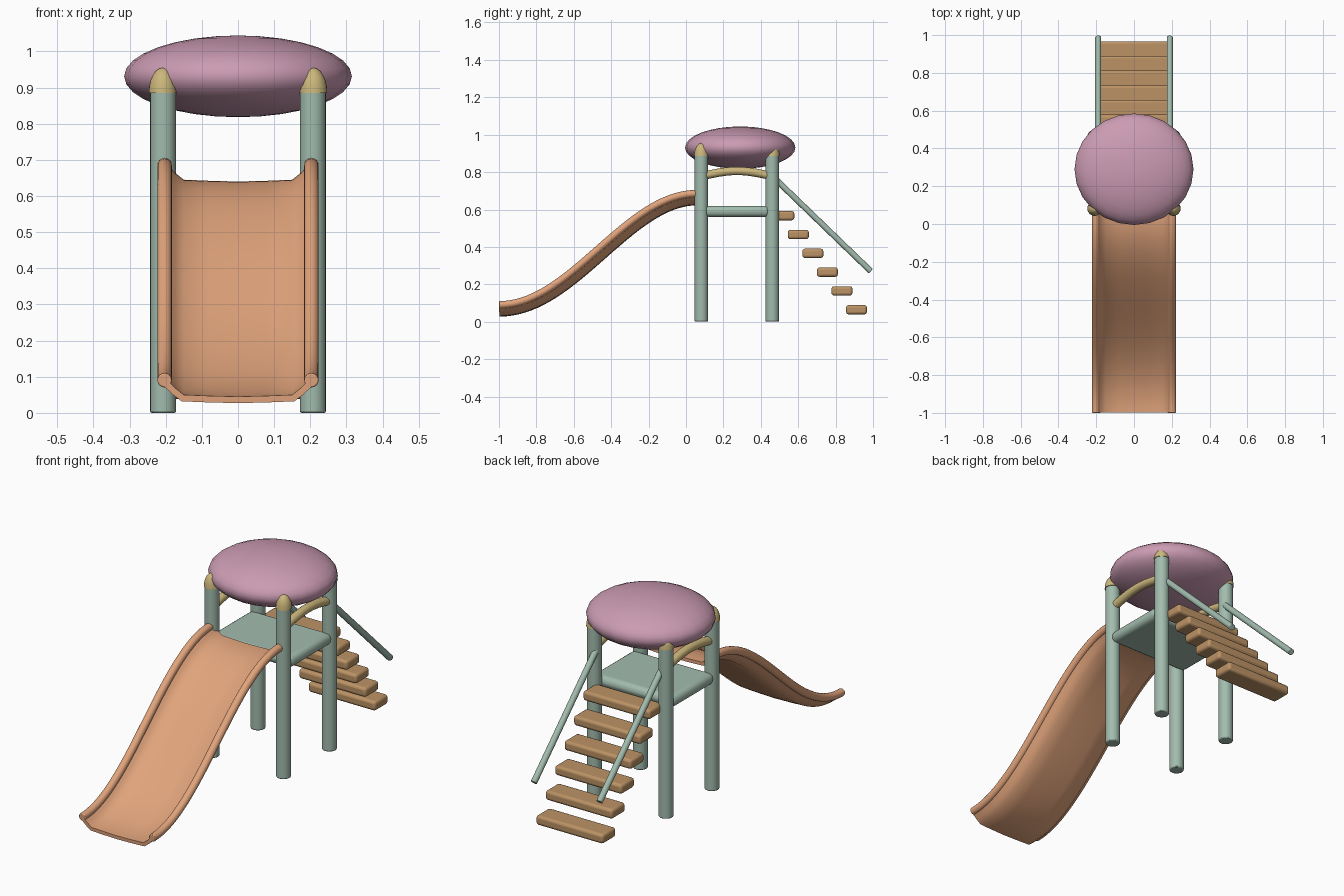
import bpy, bmesh, math
from mathutils import Vector, Matrix

if "Cube" in bpy.data.objects:
    bpy.data.objects.remove(bpy.data.objects["Cube"])


def material(name, rgb):
    m = bpy.data.materials.new(name)
    m.diffuse_color = (*rgb, 1)
    m.use_nodes = True
    m.node_tree.nodes["Principled BSDF"].inputs["Base Color"].default_value = m.diffuse_color
    return m


GREEN = material("green", (0.36, 0.50, 0.42))
GOLD = material("gold", (0.60, 0.47, 0.20))
PINK = material("pink", (0.60, 0.33, 0.45))
ORANGE = material("orange", (0.75, 0.37, 0.20))
WOOD = material("wood", (0.50, 0.29, 0.13))


def finish(name, bm, mat, bevel=0, segments=3, angle=40):
    bmesh.ops.recalc_face_normals(bm, faces=bm.faces)
    me = bpy.data.meshes.new(name)
    bm.to_mesh(me)
    bm.free()
    me.materials.append(mat)
    ob = bpy.data.objects.new(name, me)
    bpy.context.collection.objects.link(ob)
    bpy.ops.object.select_all(action='DESELECT')
    ob.select_set(True)
    bpy.context.view_layer.objects.active = ob
    bpy.ops.object.shade_smooth_by_angle(angle=math.radians(angle))
    if bevel:
        mod = ob.modifiers.new("bevel", 'BEVEL')
        mod.width, mod.segments = bevel, segments
        mod.limit_method = 'ANGLE'
        mod.angle_limit = math.radians(40)
    return ob


def box(name, lo, hi, mat, bevel, segments=3):
    bm = bmesh.new()
    lo, hi = Vector(lo), Vector(hi)
    size = Matrix.Diagonal((*(hi - lo), 1))
    bmesh.ops.create_cube(bm, size=1, matrix=Matrix.Translation((lo + hi) / 2) @ size)
    return finish(name, bm, mat, bevel, segments)


def sweep(name, profile, path, mat, bevel=0):
    """Carry a closed (x, height) profile along a path of (y, z) points."""
    bm = bmesh.new()
    rings = []
    for i, (y, z) in enumerate(path):
        a, b = path[max(i - 1, 0)], path[min(i + 1, len(path) - 1)]
        t = Vector((b[0] - a[0], b[1] - a[1])).normalized()
        rings.append([bm.verts.new((x, y - t.y * h, z + t.x * h)) for x, h in profile])
    n = len(profile)
    for r, s in zip(rings, rings[1:]):
        for k in range(n):
            bm.faces.new((r[k], r[(k + 1) % n], s[(k + 1) % n], s[k]))
    bm.faces.new(rings[0])
    bm.faces.new(rings[-1])
    return finish(name, bm, mat, bevel, 2)


def circle(x, r, n=16):
    return [(x + r * math.cos(2 * math.pi * k / n), r * math.sin(2 * math.pi * k / n))
            for k in range(n)]


def ellipsoid(name, centre, radii, mat, u, v):
    bm = bmesh.new()
    bmesh.ops.create_uvsphere(bm, u_segments=u, v_segments=v, radius=1,
                              matrix=Matrix.Translation(centre) @ Matrix.Diagonal((*radii, 1)))
    return finish(name, bm, mat, angle=60)


# Corner posts with domed caps
for sx, side in ((-1, "left"), (1, "right")):
    for y, end in ((0.082, "front"), (0.461, "back")):
        bm = bmesh.new()
        bmesh.ops.create_cone(bm, cap_ends=True, segments=24, radius1=0.036, radius2=0.036,
                              depth=0.90, matrix=Matrix.Translation((sx * 0.207, y, 0.45)))
        finish(f"{side}_{end}_post", bm, GREEN, 0.005, 2)
        bm = bmesh.new()
        bmesh.ops.create_uvsphere(bm, u_segments=24, v_segments=12, radius=1)
        bmesh.ops.bisect_plane(bm, geom=bm.verts[:] + bm.edges[:] + bm.faces[:],
                               plane_co=(0, 0, 0), plane_no=(0, 0, -1), clear_outer=True)
        bmesh.ops.holes_fill(bm, edges=[e for e in bm.edges if e.is_boundary])
        bm.transform(Matrix.Translation((sx * 0.208, y, 0.885))
                     @ Matrix.Diagonal((0.039, 0.039, 0.07, 1)))
        finish(f"{side}_{end}_cap", bm, GOLD)

# Roof
ellipsoid("roof", (0, 0.29, 0.931), (0.315, 0.295, 0.113), PINK, 24, 16)

# Platform slab with rounded edges
box("platform", (-0.238, 0.098, 0.56), (0.238, 0.448, 0.62), GREEN, 0.028, 4)

# Arched side rails
arch = [(0.10 + 0.345 * k / 12, 0.782 + 0.024 * math.sin(math.pi * k / 12)) for k in range(13)]
for sx, side in ((-1, "left"), (1, "right")):
    sweep(f"{side}_arch_rail", circle(sx * 0.207, 0.022), arch, GOLD, 0.006)

# Slide: S-curved trough with tubular edges
slope = [(-1 + 1.08 * k / 36,
          0.09 + 0.595 * (1 - math.cos(math.pi * min(k * 1.08 / 36 / 1.06, 1))) / 2)
         for k in range(37)]
inner = [(-0.195, 0), (-0.175, -0.02), (-0.15, -0.04), (-0.08, -0.043), (0, -0.045),
         (0.08, -0.043), (0.15, -0.04), (0.175, -0.02), (0.195, 0)]
outer = [(x * 1.04, h - 0.018) for x, h in reversed(inner)]
sweep("slide_bed", inner + outer, slope, ORANGE)
for sx, side in ((-1, "left"), (1, "right")):
    sweep(f"{side}_slide_edge", circle(sx * 0.203, 0.02), slope, ORANGE, 0.004)

# Floating stair treads
for i in range(6):
    y, z = 0.523 + 0.0777 * i, 0.567 - 0.1006 * i
    box(f"step_{i + 1}", (-0.195, y - 0.056, z - 0.025), (0.195, y + 0.056, z + 0.025), WOOD, 0.014)

# Sloped stair handrails
for sx, side in ((-1, "left"), (1, "right")):
    sweep(f"{side}_handrail", circle(sx * 0.19, 0.016), [(0.465, 0.775), (0.988, 0.27)], GREEN, 0.003)
